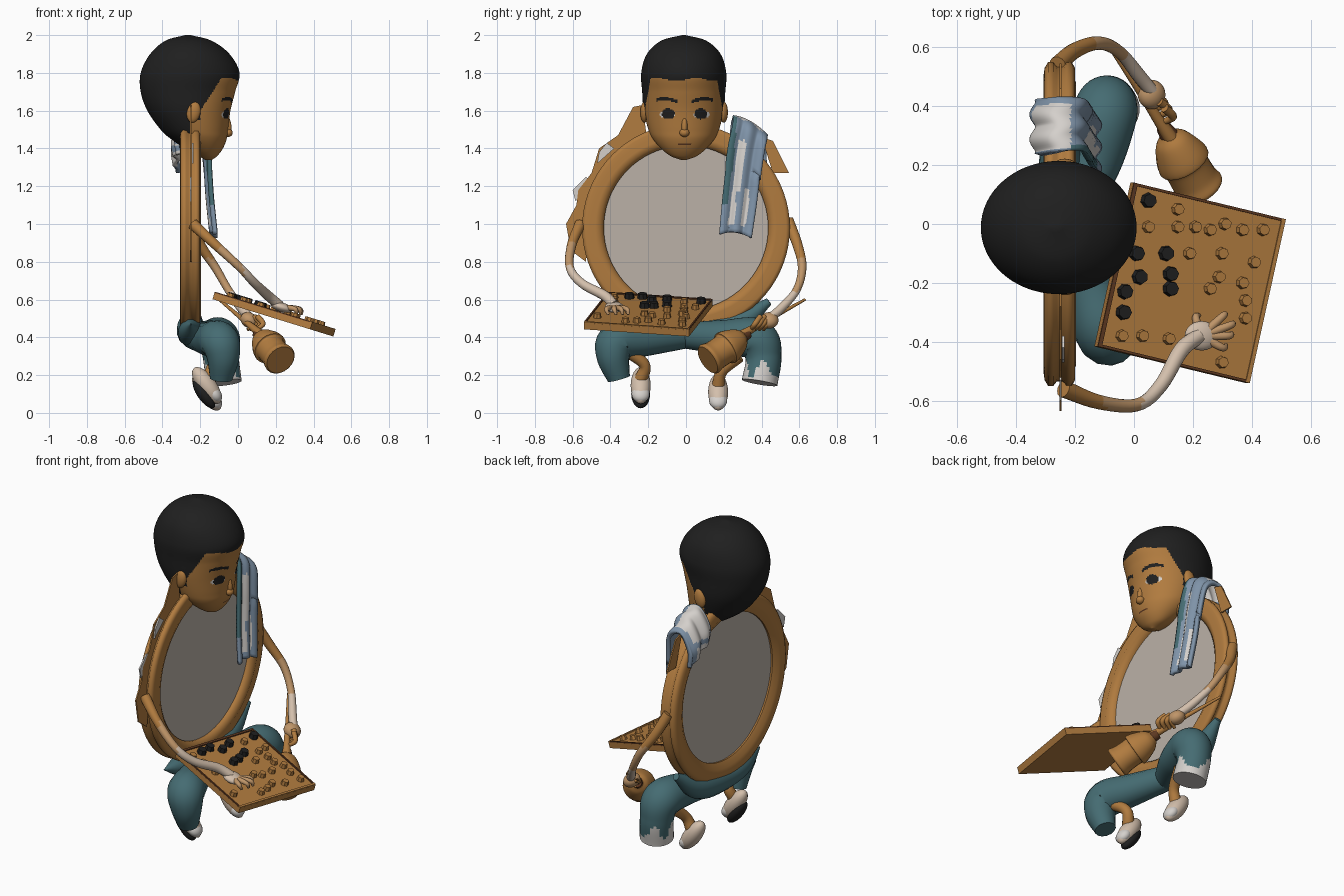
import bpy, bmesh, math
from math import sin, cos, pi
from mathutils import Vector, Matrix

if "Cube" in bpy.data.objects:
    bpy.data.objects.remove(bpy.data.objects["Cube"])


def material(name, r, g, b):
    m = bpy.data.materials.new(name)
    m.use_nodes = True
    m.diffuse_color = (r, g, b, 1)
    bsdf = m.node_tree.nodes["Principled BSDF"]
    bsdf.inputs["Base Color"].default_value = (r, g, b, 1)
    bsdf.inputs["Roughness"].default_value = 0.9
    return m


brown = material("warm brown", 0.44, 0.2, 0.05)
dark = material("dark brown", 0.11, 0.04, 0.015)
tan = material("tan skin", 0.52, 0.3, 0.14)
pale = material("pale skin", 0.65, 0.52, 0.41)
black = material("black", 0.014, 0.014, 0.014)
drumskin = material("drum skin", 0.5, 0.44, 0.39)
teal = material("teal cloth", 0.06, 0.15, 0.17)
blue = material("blue grey cloth", 0.21, 0.29, 0.39)
white = material("off white", 0.66, 0.63, 0.6)


def finish(name, bm, mats, rule=None, smooth=40):
    """Turn a bmesh into an object, colouring faces with rule(centre)."""
    bmesh.ops.remove_doubles(bm, verts=bm.verts, dist=1e-5)
    bmesh.ops.recalc_face_normals(bm, faces=bm.faces)
    if rule:
        for f in bm.faces:
            f.material_index = rule(f.calc_center_median())
    mesh = bpy.data.meshes.new(name)
    bm.to_mesh(mesh)
    bm.free()
    for m in mats:
        mesh.materials.append(m)
    ob = bpy.data.objects.new(name, mesh)
    bpy.context.collection.objects.link(ob)
    bpy.ops.object.select_all(action="DESELECT")
    ob.select_set(True)
    bpy.context.view_layer.objects.active = ob
    if smooth:
        bpy.ops.object.shade_smooth_by_angle(angle=math.radians(smooth))
    return ob


def spline(points, steps):
    """Catmull-Rom curve through points of any dimension."""
    p = [Vector(q) for q in points]
    p = [p[0] * 2 - p[1]] + p + [p[-1] * 2 - p[-2]]
    out = []
    for a, b, c, d in zip(p, p[1:], p[2:], p[3:]):
        for i in range(steps):
            t = i / steps
            out.append((b * 2 + (c - a) * t + (a * 2 - b * 5 + c * 4 - d) * t**2
                        + (b * 3 - a - c * 3 + d) * t**3) / 2)
    return out + [p[-2]]


def loft(name, rings, mats, rule=None, closed=True, caps=True, smooth=40):
    bm = bmesh.new()
    rows = [[bm.verts.new(v) for v in ring] for ring in rings]
    n = len(rows[0])
    for a, b in zip(rows, rows[1:]):
        for i in range(n if closed else n - 1):
            j = (i + 1) % n
            bm.faces.new((a[i], a[j], b[j], b[i]))
    if caps:
        bm.faces.new(rows[0])
        bm.faces.new(rows[-1])
    return finish(name, bm, mats, rule, smooth)


def tube(name, points, mats, rule=None, segments=14, steps=6):
    """Round limb through (x, y, z, radius) points."""
    path = spline(points, steps)
    side = Vector((0.3, 0.2, 1)).cross((path[1] - path[0]).xyz)
    rings = []
    for i, p in enumerate(path):
        along = (path[min(i + 1, len(path) - 1)] - path[max(i - 1, 0)]).xyz.normalized()
        side = (side - along * side.dot(along)).normalized()
        other = along.cross(side)
        rings.append([p.xyz + max(p.w, 0.002) * (side * cos(a) + other * sin(a))
                      for a in (2 * pi * k / segments for k in range(segments))])
    return loft(name, rings, mats, rule)


def ball(name, centre, radii, mats, tilt=0, rule=None):
    bm = bmesh.new()
    m = Matrix.Translation(centre) @ Matrix.Rotation(tilt, 4, "Y") @ Matrix.Diagonal((*radii, 1))
    bmesh.ops.create_uvsphere(bm, u_segments=24, v_segments=16, radius=1, matrix=m)
    return finish(name, bm, mats, rule)


def plate(name, x, outline, mat):
    """Thin sheet in the plane of the drum, from (y, z) points."""
    loft(name, [[(x + d, y, z) for y, z in outline] for d in (-0.004, 0.004)], [mat], smooth=0)


# Head: one loft, with hair, brows, eyes and mouth coloured by region
def head_colour(c):
    y, z = abs(c.y + 0.008), c.z
    temple = -0.2 + 0.65 * max(z - 1.6, 0) if z > 1.55 else -0.25
    if z > 1.765 + 0.008 * sin(c.y * 30) or c.x < temple:
        return 1
    if c.x > -0.17:
        brow = 1.662 + 0.12 * (y - 0.09) - 3.5 * (y - 0.09) ** 2
        if abs(z - brow) < 0.009 and 0.035 < y < 0.15:
            return 1
        if ((y - 0.086) / 0.034) ** 2 + ((z - 1.583) / 0.029) ** 2 < 1:
            return 1
        if ((y - 0.09) / 0.044) ** 2 + ((z - 1.58) / 0.019) ** 2 < 1:
            return 2
        if y < 0.035 and abs(z - 1.422) < 0.004:
            return 3
    return 0


# Each row: height, back, front, half width
head_rows = [(1.338, -0.17, -0.14, 0.01), (1.36, -0.21, -0.11, 0.07), (1.4, -0.28, -0.08, 0.12),
             (1.45, -0.355, -0.06, 0.163), (1.5, -0.41, -0.053, 0.187), (1.6, -0.48, -0.04, 0.212),
             (1.7, -0.515, -0.015, 0.22), (1.8, -0.515, 0.008, 0.225), (1.9, -0.465, -0.045, 0.195),
             (1.97, -0.385, -0.14, 0.12), (2, -0.28, -0.25, 0.01)]
loft("head", [[((r.y + r.z) / 2 + (r.z - r.y) / 2 * cos(a), -0.012 + r.w * sin(a), r.x)
               for a in (2 * pi * k / 200 for k in range(200))]
              for r in spline(head_rows, 15)], [brown, black, white, dark], head_colour)
ball("nose", (-0.052, -0.008, 1.483), (0.024, 0.026, 0.022), [brown])
ball("nose_bridge", (-0.055, -0.008, 1.52), (0.02, 0.016, 0.05), [brown], -0.1)
for side, word in ((1, "left"), (-1, "right")):
    ball(word + "_ear", (-0.235, -0.01 + side * 0.21, 1.592), (0.036, 0.022, 0.056), [brown], 0.2)

# Drum body: grooved hoop turned about the x axis, with a skin inside
hoop_profile = [(-0.05, 0.47), (-0.056, 0.5), (-0.052, 0.53), (-0.04, 0.55), (-0.022, 0.55),
                (-0.01, 0.535), (0.01, 0.535), (0.022, 0.55), (0.04, 0.55), (0.052, 0.53),
                (0.045, 0.505), (0.055, 0.48), (0.045, 0.455), (0.03, 0.435), (-0.03, 0.435)]


def turned(x, r, a):
    return (-0.252 + x, r * sin(a), 0.98 + r * cos(a))


circle = [2 * pi * k / 72 for k in range(72)]
loft("drum_hoop", [[turned(x, r, a) for x, r in hoop_profile] for a in circle + [0]],
     [brown], caps=False, smooth=60)
loft("drum_skin", [[turned(x, 0.44, a) for a in circle] for x in (-0.02, 0.02)], [drumskin])

# Torn shirt sheets behind the hoop
plate("right_shirt", -0.25, [(-0.23, 1.63), (-0.28, 1.62), (-0.36, 1.47), (-0.46, 1.4), (-0.5, 1.27),
      (-0.57, 1.18), (-0.58, 1.1), (-0.635, 1), (-0.61, 0.86), (-0.53, 0.8), (-0.5, 1.1), (-0.2, 1.4)], brown)
plate("right_shirt_scrap", -0.25, [(-0.53, 1.25), (-0.6, 1.18), (-0.585, 1.12), (-0.5, 1.22)], white)
plate("right_shirt_patch", -0.24, [(-0.42, 1.43), (-0.46, 1.38), (-0.47, 1.32), (-0.38, 1.4)], white)
plate("left_shirt", -0.25, [(0.4, 1.46), (0.46, 1.44), (0.545, 1.27), (0.46, 1.27)], brown)


# Towel folded over the hoop: white bands between blue edges, teal inner edge
def towel_colour(c):
    u = (c.y - 0.265 - 0.11 * (c.z - 0.955)) / 0.085
    if c.x < -0.22:
        return 0 if abs(u) > 0.9 or abs(c.z - 1.4) < 0.015 else 1
    if u < -0.75 and c.z > 1.1:
        return 2
    if c.z > 1.18:
        return 1 if -0.55 < u < 0 and c.z < 1.44 else 0
    return 1 if 0.15 < abs(u) < 0.65 and c.z > 0.99 else 0


# Rows of x, centre y, z, half width
towel_path = [(-0.325, 0.33, 1.34, 0.09), (-0.33, 0.33, 1.43, 0.095), (-0.27, 0.335, 1.53, 0.09),
              (-0.19, 0.335, 1.5, 0.085), (-0.165, 0.31, 1.36, 0.088), (-0.15, 0.285, 1.15, 0.088),
              (-0.13, 0.262, 0.955, 0.082)]
towel = loft("towel", [[(p.x + 0.01 * cos(u * 7), p.y + p.w * u,
                         p.z - 0.05 * u * (1 if p.z > 1.3 else 0.2) - 0.02 * u * u)
                        for u in (k / 12 - 1 for k in range(25))] for p in spline(towel_path, 10)],
             [blue, white, teal], towel_colour, closed=False, caps=False, smooth=60)
thick = towel.modifiers.new("thickness", "SOLIDIFY")
thick.thickness = 0.025
thick.offset = 0


# Trousers: hip band under the hoop, then two ragged legs
def ragged(c):
    return 1 if c.y > 0.3 and c.z < 0.23 + 0.05 * sin(c.y * 50 + c.x * 30) else 0


tube("trouser_hips", [(-0.25, -0.36, 0.47, 0.002), (-0.25, -0.2, 0.44, 0.06), (-0.25, 0, 0.42, 0.07),
                      (-0.25, 0.25, 0.46, 0.07), (-0.24, 0.44, 0.59, 0.02)], [teal])
tube("right_trouser_leg", [(-0.24, 0, 0.41, 0.07), (-0.15, -0.22, 0.39, 0.092), (-0.1, -0.36, 0.38, 0.105),
                           (-0.08, -0.385, 0.3, 0.09), (-0.09, -0.355, 0.18, 0.06)], [teal])
tube("left_trouser_leg", [(-0.24, 0, 0.41, 0.07), (-0.14, 0.2, 0.4, 0.092), (-0.1, 0.37, 0.39, 0.11),
                          (-0.09, 0.41, 0.29, 0.095), (-0.075, 0.39, 0.16, 0.095)],
     [teal, white], ragged, segments=32, steps=12)

# Feet: bare ankles and shoes that point down
for word, y, lift, knee in (("left", 0.17, 0, 0.28), ("right", -0.24, 0.035, -0.32)):
    tube(word + "_ankle", [(-0.1, knee, 0.3 + lift, 0.035), (-0.13, y + 0.02, 0.22 + lift, 0.03),
                           (-0.16, y, 0.14 + lift, 0.035)], [brown])
    ball(word + "_shoe", (-0.165, y, 0.11 + lift), (0.115, 0.053, 0.05), [pale], 0.95)
    ball(word + "_toe_cap", (-0.125, y, 0.065 + lift), (0.05, 0.048, 0.035), [white], 0.95)
ball("right_sole", (-0.18, -0.24, 0.1), (0.09, 0.05, 0.035), [black], 0.95)

# Arms fade from brown to pale; hands are a palm with fingers
tube("right_arm", [(-0.24, -0.56, 1, 0.03), (-0.12, -0.605, 0.89, 0.025), (0.01, -0.615, 0.77, 0.022),
                   (0.09, -0.55, 0.685, 0.024), (0.16, -0.43, 0.62, 0.027), (0.22, -0.38, 0.57, 0.026)],
     [brown, tan, pale], lambda c: 0 if c.x < -0.1 else 1 if c.x < 0.03 else 2)
ball("right_palm", (0.23, -0.38, 0.56), (0.06, 0.05, 0.025), [pale], 0.3)
for k, tip in enumerate([(0.21, -0.32), (0.3, -0.315), (0.325, -0.345), (0.32, -0.38), (0.3, -0.42)]):
    tube("right_finger_%d" % k, [(0.23, -0.38, 0.56, 0.016), (*tip, 0.55, 0.013),
                                 (tip[0] + 0.012, tip[1] + 0.01, 0.52, 0.007)], [tan])
tube("left_arm", [(-0.26, 0.54, 1.02, 0.03), (-0.2, 0.59, 0.89, 0.027), (-0.12, 0.615, 0.77, 0.023),
                  (-0.05, 0.585, 0.65, 0.021), (0.02, 0.5, 0.55, 0.024), (0.07, 0.44, 0.5, 0.022)],
     [brown, tan, pale], lambda c: 0 if c.z > 0.82 else 1 if c.z > 0.64 else 2)
ball("left_palm", (0.06, 0.44, 0.49), (0.05, 0.05, 0.04), [tan], 0.6)
for k in range(4):
    tube("left_finger_%d" % k, [(0.05 + k * 0.018, 0.46 - k * 0.022, 0.51, 0.015),
                                (0.09 + k * 0.014, 0.43 - k * 0.022, 0.47, 0.014),
                                (0.05 + k * 0.014, 0.41 - k * 0.022, 0.44, 0.009)], [brown])

# Mallet with a barrel-shaped head and a dark ferrule
tube("mallet_handle", [(-0.1, 0.63, 0.6, 0.007), (0.02, 0.45, 0.5, 0.013), (0.14, 0.27, 0.4, 0.026)], [brown])
tube("mallet_ferrule", [(0.1, 0.33, 0.42, 0.026), (0.125, 0.292, 0.398, 0.034)], [dark])
start, reach = Vector((0.115, 0.305, 0.405)), Vector((0.11, -0.19, -0.125))
tube("mallet_head", [(*(start + reach * t), r) for t, r in ((0, 0.03), (0.12, 0.06), (0.35, 0.085),
     (0.5, 0.092), (0.54, 0.08), (0.8, 0.08), (0.95, 0.088), (1, 0.08))], [brown], segments=20)

# Tilted tray: slab, rim strips and two sorts of pieces
ex = Vector((0.505, -0.122, -0.156)).normalized()
up = ex.cross(Vector((0.13, 0.54, -0.04))).normalized()
tray = Matrix.Translation((0.19, -0.2, 0.52)) @ Matrix((ex, up.cross(ex), up)).transposed().to_4x4()


def box(name, centre, size, mat):
    bm = bmesh.new()
    bmesh.ops.create_cube(bm, size=1, matrix=tray @ Matrix.Translation(centre) @ Matrix.Diagonal((*size, 1)))
    finish(name, bm, [mat], smooth=0)


box("tray", (0, 0, 0), (0.555, 0.572, 0.035), brown)
for s, word, mat in ((-1, "back", dark), (1, "front", brown)):
    box("tray_rim_" + word, (s * 0.27, 0, 0.02), (0.014, 0.572, 0.008), mat)
    box("tray_rim_side_" + word, (0, s * 0.281, 0.02), (0.526, 0.009, 0.008), dark)


def pieces(name, spots, mat, radius, height):
    bm = bmesh.new()
    for x, y in spots:
        place = Matrix.Translation((x, y, 0.605 - 0.305 * x)) @ tray.to_3x3().to_4x4() @ Matrix.Rotation(x * 40, 4, "Z")
        bmesh.ops.create_cone(bm, cap_ends=True, segments=7, radius1=radius, radius2=radius * 0.8,
                              depth=height, matrix=place)
    finish(name, bm, [mat], smooth=0)


pieces("black_pieces", [(0.05, 0.08), (0.01, -0.1), (0.11, -0.1), (0.02, -0.18), (0.125, -0.17),
                        (0.125, -0.22), (-0.03, -0.23), (-0.035, -0.3)], black, 0.029, 0.04)
pieces("brown_pieces", [(0.15, 0.05), (0.05, -0.01), (0.15, -0.01), (0.21, -0.01), (0.26, -0.02), (0.31, 0),
                        (0.37, -0.02), (0.44, -0.02), (0.19, -0.1), (0.3, -0.1), (0.41, -0.13),
                        (0.29, -0.18), (0.37, -0.2), (0.26, -0.22), (0.38, -0.26), (0.38, -0.32),
                        (0.3, -0.47), (-0.04, -0.38), (0.03, -0.38), (0.12, -0.39)], brown, 0.023, 0.032)
